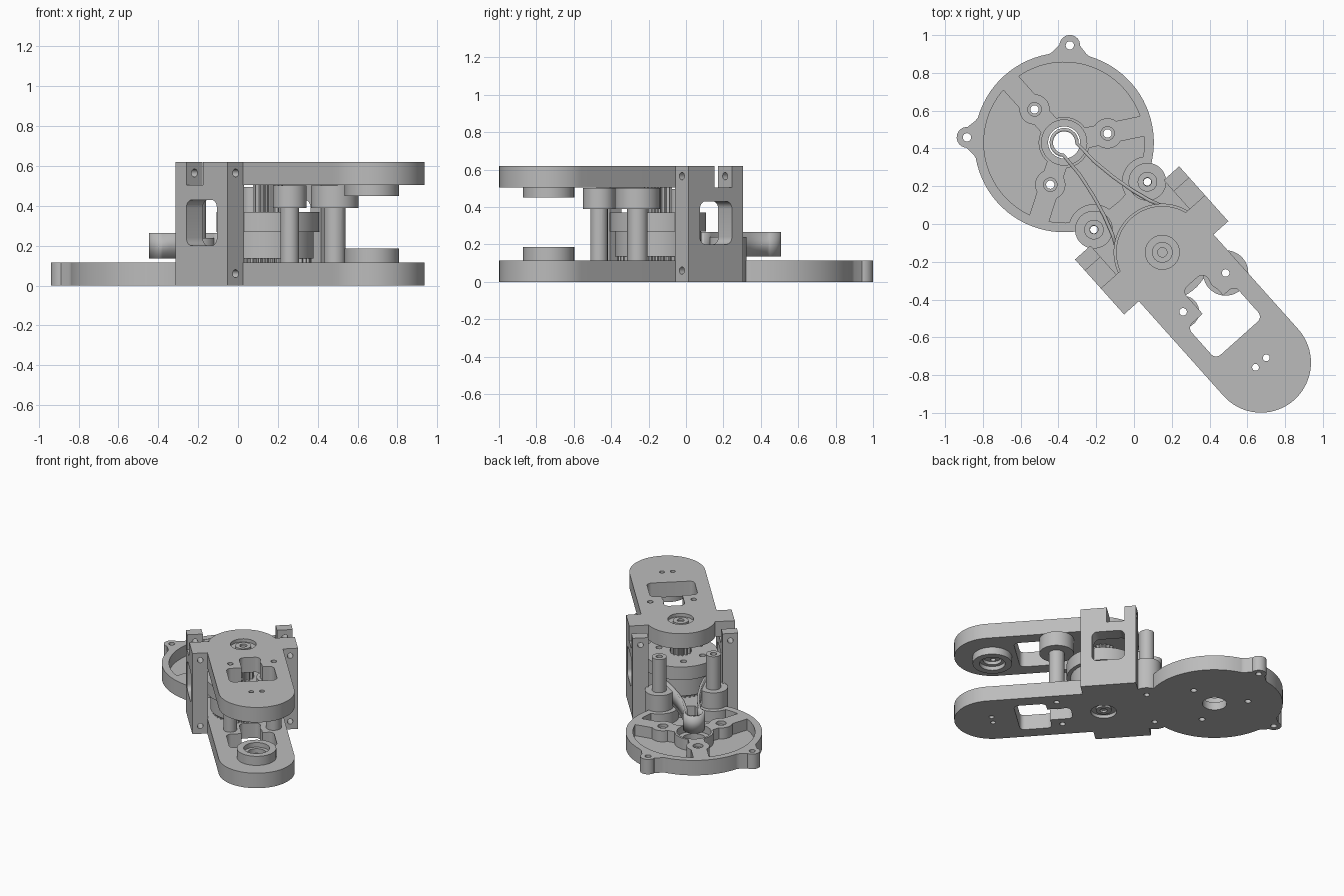
import bpy, bmesh
from math import sin, cos, pi, radians
from mathutils import Matrix, Vector
from mathutils.geometry import convex_hull_2d

cube = bpy.data.objects.get("Cube")
if cube:
    bpy.data.objects.remove(cube)

grey = bpy.data.materials.new("machined_grey")
grey.use_nodes = True
grey.diffuse_color = (0.5, 0.5, 0.5, 1)
grey.node_tree.nodes["Principled BSDF"].inputs["Base Color"].default_value = (0.5, 0.5, 0.5, 1)

# Everything is built along u (arm axis) and v, then turned into place
PLACE = Matrix.Translation((0.15, -0.15, 0)) @ Matrix.Rotation(radians(-48.2), 4, 'Z')
DISC = -0.78
END = 0.783
T = 0.115          # plate thickness
LOW, TOP = 0.505, 0.62
parts = []


def outline(name, pts, c0, c1, axis='z'):
    """Extrude a flat outline from c0 to c1 along an axis."""
    turn = {'z': lambda a, b, c: (a, b, c),
            'v': lambda a, b, c: (a, c, b),
            'u': lambda a, b, c: (c, a, b)}[axis]
    bm = bmesh.new()
    lo = [bm.verts.new(turn(a, b, c0)) for a, b in pts]
    hi = [bm.verts.new(turn(a, b, c1)) for a, b in pts]
    bm.faces.new(lo)
    bm.faces.new(hi)
    n = len(pts)
    for i in range(n):
        j = (i + 1) % n
        bm.faces.new((lo[i], lo[j], hi[j], hi[i]))
    bmesh.ops.recalc_face_normals(bm, faces=bm.faces)
    me = bpy.data.meshes.new(name)
    bm.to_mesh(me)
    bm.free()
    me.materials.append(grey)
    ob = bpy.data.objects.new(name, me)
    bpy.context.collection.objects.link(ob)
    parts.append(ob)
    return ob


def hull(name, circles, c0, c1, axis='z'):
    """Extrude the convex hull of circles (a, b, radius)."""
    pts = []
    for a, b, r in circles:
        n = 1 if r == 0 else 20 if r < 0.06 else 40 if r < 0.2 else 80
        pts += [Vector((a + r * cos(2 * pi * i / n), b + r * sin(2 * pi * i / n)))
                for i in range(n)]
    return outline(name, [pts[i] for i in convex_hull_2d(pts)], c0, c1, axis)


def cyl(name, a, b, r, c0, c1, axis='z'):
    return hull(name, [(a, b, r)], c0, c1, axis)


def box(name, a0, a1, b0, b1, c0, c1, axis='z', r=0):
    return hull(name, [(a, b, r) for a in (a0 + r, a1 - r) for b in (b0 + r, b1 - r)], c0, c1, axis)


def combine(ob, others, op):
    bpy.context.view_layer.objects.active = ob
    for o in others:
        o.hide_render = True
        m = ob.modifiers.new("bool", 'BOOLEAN')
        m.operation = op
        m.solver = 'EXACT'
        m.object = o
        bpy.ops.object.modifier_apply(modifier=m.name)
        parts.remove(o)
        bpy.data.objects.remove(o)
    return ob


def union(ob, *others):
    return combine(ob, others, 'UNION')


def cut(ob, *others):
    return combine(ob, others, 'DIFFERENCE')


def hole(u, v, r, z0=-0.1, z1=0.9):
    return cyl("cutter", u, v, r, z0, z1)


ARM_POSTS = ((0.305, 0.177, 0.12, 0.055), (0.308, -0.128, 0.085, 0.047))
DISC_POSTS = ((-0.331, 0.19), (-0.331, -0.19))


def arm(name, z0, z1):
    return hull(name, [(END, 0, 0.265), (0, 0.265, 0), (0, -0.265, 0)], z0, z1)


def arm_openings():
    """Window with a neck, kept clear of the post seats, plus screw holes."""
    window = union(box("cutter", 0.385, 0.61, -0.167, 0.167, -0.1, 0.9, r=0.035),
                   box("cutter", 0.222, 0.45, -0.058, 0.088, -0.1, 0.9, r=0.035))
    cut(window, hole(0.308, -0.128, 0.07, -0.2, 1), hole(0.305, 0.15, 0.07, -0.2, 1))
    return [window] + [hole(u, v, 0.02) for u, v, _, _ in ARM_POSTS] + \
           [hole(END, v, 0.018) for v in (-0.038, 0.038)]


# Base plate: arm, cross piece, neck and round motor housing
base = arm("base_plate", 0, T)
union(base, box("cross", -0.28, 0.11, -0.37, 0.37, 0, T),
      hull("neck", [(u, v, 0.1) for u, v in DISC_POSTS] + [(-0.2, 0.2, 0), (-0.2, -0.2, 0)], 0, T),
      cyl("housing", DISC, 0, 0.475, 0, T))
for s in (-1, 1):
    d, e = Vector((-0.705, 0.709 * s)), Vector((0.709 * s, 0.705))
    mid = Vector((DISC, 0))
    wedge = [mid + d * r + e * w for r, w in
             ((0.44, -0.14), (0.475, -0.09), (0.515, -0.055), (0.515, 0.055), (0.475, 0.09), (0.44, 0.14))]
    tab = mid + d * 0.515
    union(base, outline("tab_root", wedge, 0, T), cyl("tab", tab.x, tab.y, 0.055, 0, T))
    cut(base, hole(tab.x, tab.y, 0.022))

# Pockets of the housing between three spokes
pocket = hole(DISC, 0, 0.425, 0.03, 0.3)
cut(pocket, hole(DISC, 0, 0.135), *[hole(u, v, 0.135) for u, v in DISC_POSTS])
for k in (60, 180, 300):
    c, s = cos(radians(k)), sin(radians(k))
    cut(pocket, hull("spoke", [(DISC + 0.1 * c, 0.1 * s, 0.055), (DISC + 0.47 * c, 0.47 * s, 0.055)], -0.1, 0.9),
        hole(DISC + 0.235 * c, 0.235 * s, 0.08))
cut(base, pocket, hole(DISC, 0, 0.12, 0.06, 0.3), hole(DISC, 0, 0.085))
for k in (60, 180, 300):
    u, v = DISC + 0.235 * cos(radians(k)), 0.235 * sin(radians(k))
    cut(base, hole(u, v, 0.022), hole(u, v, 0.036, 0.09, 0.3))
cut(base, *arm_openings())
cut(base, hole(0, 0, 0.09, -0.1, 0.025), *[hole(u, v, 0.02) for u, v in DISC_POSTS])

# Top plate: arm, round hub and wings
top = arm("top_plate", LOW, TOP)
union(top, cyl("hub", 0, 0, 0.245, LOW, TOP), box("wings", -0.075, 0.11, -0.37, 0.37, LOW, TOP))
cut(top, *arm_openings())
cut(top, hole(0, 0, 0.09, 0.595, 0.9))

# Side walls with a window, a rear tab and screw holes
for s, side in ((1, "left"), (-1, "right")):
    a, b = sorted((0.26 * s, 0.37 * s))
    wall = box(side + "_side_wall", -0.28, 0.11, a, b, T, LOW)
    union(wall, box("rear_tab", -0.28, -0.2, a, b, LOW - 0.05, TOP))
    cut(wall, box("cutter", -0.2, 0.03, 0.2, 0.43, a - 0.1, b + 0.1, 'v', 0.04),
        cyl("cutter", 0.315 * s, 0.565, 0.02, -0.4, -0.1, 'u'))
    cut(top, cyl("cutter", 0.315 * s, 0.565, 0.02, -0.01, 0.2, 'u'))
    cut(base, cyl("cutter", 0.315 * s, 0.06, 0.02, 0.03, 0.2, 'u'))

# Bearings at the shaft
for name, z0, z1 in (("bottom_bearing", 0.01, 0.03), ("top_bearing", 0.59, 0.61)):
    cut(cyl(name, 0, 0, 0.055, z0, z1), hole(0, 0, 0.025))

# Ring seats at the arm ends
for name, z0, z1, zr in (("lower_ring_seat", T, 0.185, (0.15, 0.3)), ("upper_ring_seat", 0.45, LOW, (0.3, 0.48))):
    cut(cyl(name, END, 0, 0.137, z0, z1), hole(END, 0, 0.065), hole(END, 0, 0.09, *zr))

# Stepped posts
for i, (u, v, r, thin) in enumerate(ARM_POSTS):
    post = union(cyl(f"arm_post_{i + 1}", u, v, thin, T, 0.42), cyl("cap", u, v, r, 0.39, LOW - 0.003))
    cut(post, hole(u, v, 0.02))
for i, (u, v) in enumerate(DISC_POSTS):
    post = union(cyl(f"housing_post_{i + 1}", u, v, 0.1, T, 0.24), cyl("stem", u, v, 0.052, 0.2, 0.495))
    cut(post, hole(u, v, 0.022))


# Toothed shaft and pulley on the hub axis
def gear(name, r, depth, teeth, z0, z1):
    pts = []
    for i in range(teeth * 4):
        q = r if i % 4 < 2 else r - depth
        pts.append((q * cos(2 * pi * i / teeth / 4), q * sin(2 * pi * i / teeth / 4)))
    return outline(name, pts, z0, z1)


gear("shaft_gear", 0.075, 0.015, 14, 0.36, LOW)
gear("lower_gear", 0.22, 0.02, 40, T, 0.137)
cyl("pulley", 0, 0, 0.23, 0.135, 0.275)
flange = cyl("pulley_flange", 0, 0, 0.258, 0.27, 0.37)
cut(flange, *[hole(0.165 * cos(k * pi / 3), 0.165 * sin(k * pi / 3), 0.022, 0.33, 0.5) for k in range(6)])

# Belt: keyhole loop flaring out to the pulley
flare = [(-0.17, 0.17), (-0.25, 0.132), (-0.35, 0.1), (-0.47, 0.072), (-0.6, 0.052)]
loop = [(DISC + 0.068 * cos(radians(a)), 0.068 * sin(radians(a))) for a in range(45, 316, 15)]
path = flare + loop + [(u, -v) for u, v in reversed(flare)]
n = len(path)
me = bpy.data.meshes.new("belt")
me.from_pydata([(u, v, z) for z in (0.135, 0.265) for u, v in path], [],
               [(i, i + 1, n + i + 1, n + i) for i in range(n - 1)])
me.materials.append(grey)
belt = bpy.data.objects.new("belt", me)
bpy.context.collection.objects.link(belt)
solid = belt.modifiers.new("thickness", 'SOLIDIFY')
solid.thickness = 0.018
solid.offset = 0
parts.append(belt)

# Turn into place and smooth the round faces
for ob in parts:
    ob.data.transform(PLACE)
    bpy.ops.object.select_all(action='DESELECT')
    ob.select_set(True)
    bpy.context.view_layer.objects.active = ob
    bpy.ops.object.shade_smooth_by_angle(angle=radians(30))
